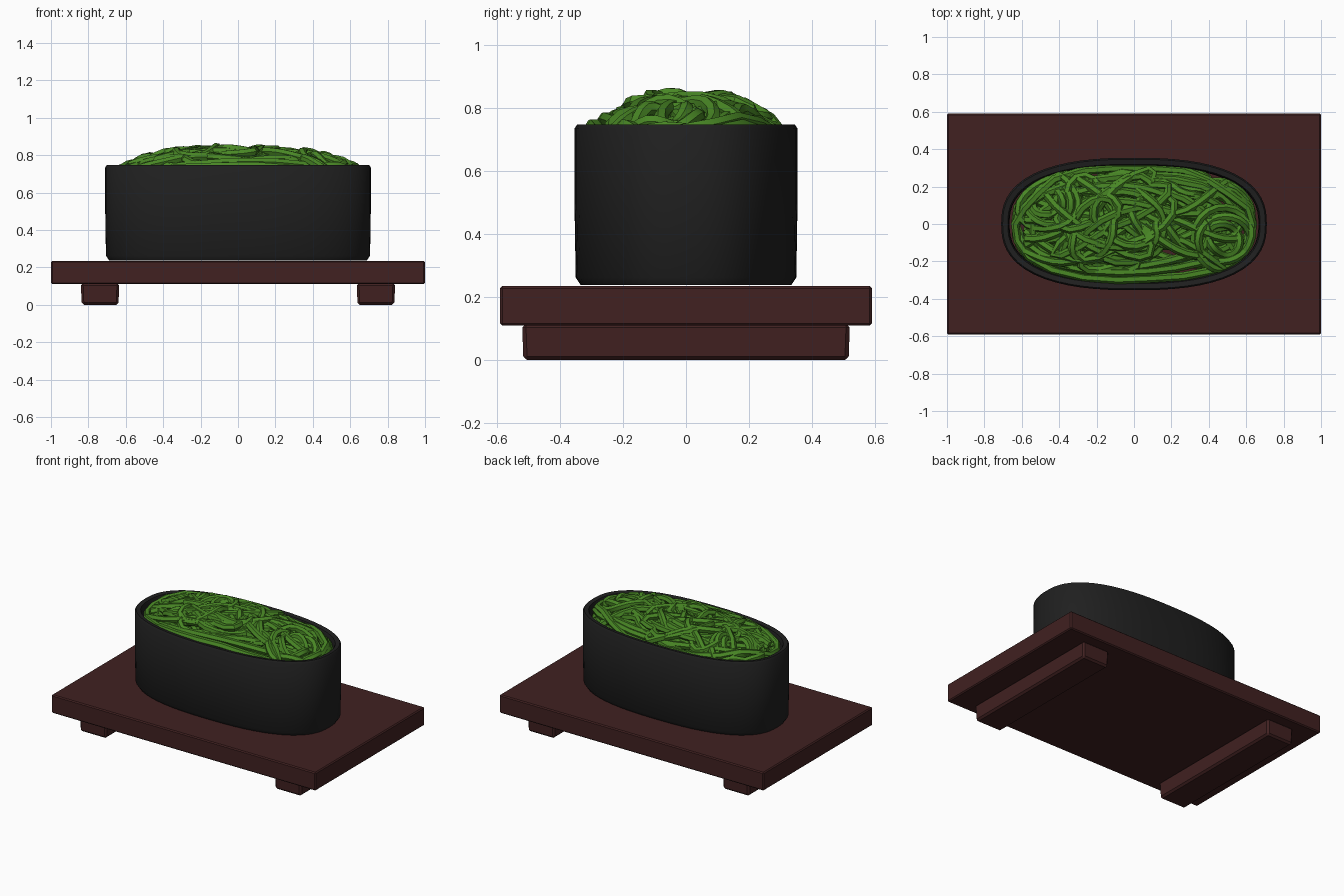
import bpy, bmesh, math, random
from mathutils import Vector

if "Cube" in bpy.data.objects:
    bpy.data.objects.remove(bpy.data.objects["Cube"])

random.seed(11)
TAU = 2 * math.pi


def material(name, rgb):
    m = bpy.data.materials.new(name)
    m.diffuse_color = (*rgb, 1)
    m.use_nodes = True
    m.node_tree.nodes["Principled BSDF"].inputs["Base Color"].default_value = m.diffuse_color
    return m


WOOD = material("dark red wood", (0.052, 0.015, 0.015))
NORI = material("black seaweed sheet", (0.014, 0.014, 0.014))
GREEN = material("green seaweed", (0.065, 0.24, 0.018))


def add_mesh(name, bm, mat):
    bmesh.ops.recalc_face_normals(bm, faces=bm.faces)
    me = bpy.data.meshes.new(name)
    bm.to_mesh(me)
    bm.free()
    me.materials.append(mat)
    ob = bpy.data.objects.new(name, me)
    bpy.context.collection.objects.link(ob)
    return ob


def box(name, x, y, z, mat, bevel, taper=0.0):
    """Box from (min, max) ranges; taper pulls the bottom corners inward."""
    bm = bmesh.new()
    bmesh.ops.create_cube(bm, size=1)
    for v in bm.verts:
        low = v.co.z < 0
        c = [r[0] if v.co[i] < 0 else r[1] for i, r in enumerate((x, y, z))]
        if low:
            c[0] -= math.copysign(taper, v.co.x)
            c[1] -= math.copysign(taper, v.co.y)
        v.co = c
    bmesh.ops.bevel(bm, geom=bm.edges[:], offset=bevel, segments=1, affect='EDGES')
    return add_mesh(name, bm, mat)


def oval(a, rx, ry, n=2.5):
    """Point on a rounded oval (superellipse)."""
    c, s = math.cos(a), math.sin(a)
    r = (abs(c / rx) ** n + abs(s / ry) ** n) ** (-1 / n)
    return r * c, r * s


# Serving board and its two feet
box("serving_board", (-1, 1), (-0.59, 0.59), (0.11, 0.235), WOOD, 0.007)
for side, name in ((-1, "left_foot"), (1, "right_foot")):
    box(name, tuple(sorted((side * 0.635, side * 0.84))), (-0.52, 0.52),
        (0.0, 0.115), WOOD, 0.012, 0.004)

# Seaweed wrap: open oval band, lofted around a wall section of (inset, height)
section = [(0.02, 0.238), (0.004, 0.262), (0.0, 0.50), (0.0, 0.735), (0.008, 0.747),
           (0.035, 0.742), (0.042, 0.72), (0.045, 0.50), (0.045, 0.238)]
bm = bmesh.new()
N = 64
rings = []
for inset, z in section:
    rings.append([bm.verts.new((*oval(math.atan2(0.354 * math.sin(TAU * i / N),
                                                 0.71 * math.cos(TAU * i / N)),
                                      0.71 - inset, 0.354 - inset), z)) for i in range(N)])
for k in range(len(rings)):
    a, b = rings[k], rings[(k + 1) % len(rings)]
    for i in range(N):
        j = (i + 1) % N
        bm.faces.new((a[i], a[j], b[j], b[i]))
wrap = add_mesh("seaweed_wrap", bm, NORI)

# Seaweed strands: tubes that follow a low dome inside the wrap
strands = []
RX, RY = 0.635, 0.30


def on_dome(x, y, depth):
    """Keep a point inside the wrap and drop it onto the dome."""
    u = (abs(x / RX) ** 2.5 + abs(y / RY) ** 2.5) ** 0.4
    if u > 1:
        x, y, u = x / u, y / u, 1
    return Vector((x, y, 0.725 + 0.105 * (1 - u ** 3) - depth))


def loop(cx, cy, rx, ry, depth, turn=0.0, turns=1.0, wobble=0.03):
    """Closed or spiralling ring with a gentle weave up and down."""
    p1, p2, k = random.uniform(0, TAU), random.uniform(0, TAU), random.choice((2, 3))
    count = int(22 * turns)
    pts = []
    for i in range(count):
        a = TAU * turns * i / count
        f = 1 + wobble / max(ry, 0.1) * math.sin(k * a + p1)
        x, y = rx * f * math.cos(a), ry * f * math.sin(a)
        px = cx + x * math.cos(turn) - y * math.sin(turn)
        py = cy + x * math.sin(turn) + y * math.cos(turn)
        pts.append(on_dome(px, py, depth + 0.016 * math.sin(3 * a + p2)))
    strands.append((pts, True if turns == 1 else False))


# rim loops
for s, d in ((1.0, 0.0), (0.96, 0.035), (0.88, 0.015), (0.76, 0.03), (0.6, 0.02)):
    loop(0, 0, RX * s * 1.05, RY * s * 1.08, d)
# coils at both ends
for r in (0.16, 0.125, 0.08):
    loop(-0.46, 0.12, r, r * 0.95, 0.005, 0.3, wobble=0.008)
    loop(0.48, -0.08, r * 1.05, r, 0.005, -0.2, wobble=0.008)
# random tangled loops, deeper ones first
for i in range(34):
    depth = 0.075 * (1 - i / 33)
    loop(random.uniform(-0.42, 0.42), random.uniform(-0.13, 0.13),
         random.uniform(0.15, 0.34), random.uniform(0.08, 0.17),
         depth, random.uniform(-0.7, 0.7))
# long strands waving from end to end
for i in range(12):
    y0, y1 = random.uniform(-0.24, 0.24), random.uniform(-0.24, 0.24)
    ph, w = random.uniform(0, TAU), random.uniform(0.8, 1.6)
    pts = []
    for k in range(24):
        t = k / 23
        pts.append(on_dome(-0.58 + 1.16 * t,
                           y0 + (y1 - y0) * t + 0.09 * math.sin(TAU * w * t + ph),
                           0.02 + 0.02 * math.sin(9 * t + ph) + 0.03 * (i % 2)))
    strands.append((pts, False))

cu = bpy.data.curves.new("seaweed_strands", 'CURVE')
cu.dimensions = '3D'
cu.bevel_depth = 0.023
cu.bevel_resolution = 1
cu.use_fill_caps = True
for pts, closed in strands:
    sp = cu.splines.new('POLY')
    sp.points.add(len(pts) - 1)
    for p, co in zip(sp.points, pts):
        p.co = (*co, 1)
    sp.use_cyclic_u = closed
cu.materials.append(GREEN)
salad = bpy.data.objects.new("seaweed_strands", cu)
bpy.context.collection.objects.link(salad)

# Turn strands into mesh and smooth the rounded parts
bpy.ops.object.select_all(action='DESELECT')
salad.select_set(True)
bpy.context.view_layer.objects.active = salad
bpy.ops.object.convert(target='MESH')
wrap.select_set(True)
bpy.ops.object.shade_smooth_by_angle(angle=math.radians(40))
